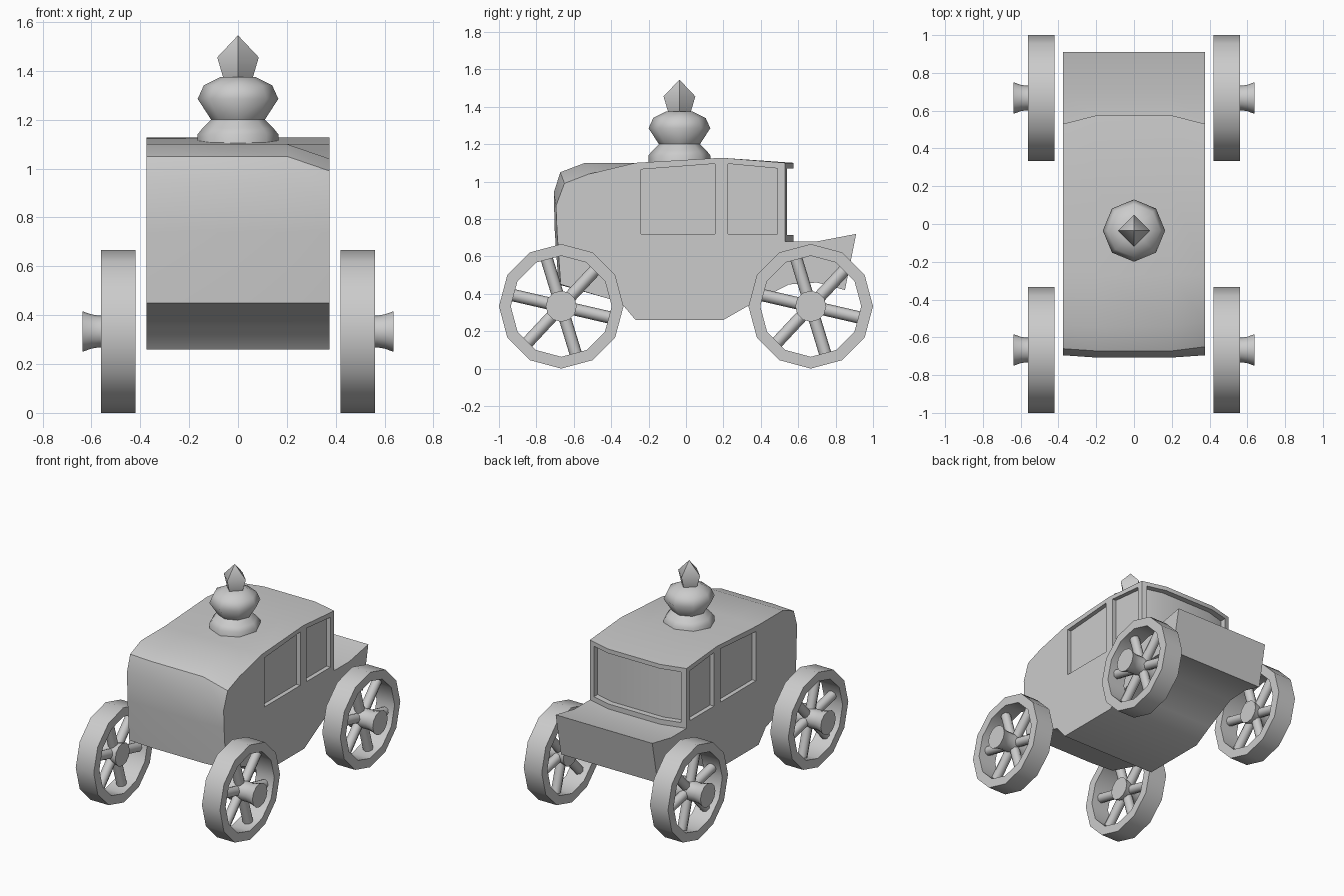
import bpy, bmesh
from math import radians, pi, cos, sin
from mathutils import Matrix

if "Cube" in bpy.data.objects:
    bpy.data.objects.remove(bpy.data.objects["Cube"])


def finish(name, bm, angle=40):
    bmesh.ops.recalc_face_normals(bm, faces=bm.faces)
    me = bpy.data.meshes.new(name)
    bm.to_mesh(me)
    bm.free()
    ob = bpy.data.objects.new(name, me)
    bpy.context.collection.objects.link(ob)
    if angle:
        smooth(ob, angle)
    return ob


def smooth(ob, angle):
    bpy.ops.object.select_all(action='DESELECT')
    ob.select_set(True)
    bpy.context.view_layer.objects.active = ob
    bpy.ops.object.shade_smooth_by_angle(angle=radians(angle))


def loft(bm, rings, caps=True, closed=False):
    """Skin a list of equal-length closed rings."""
    vs = [[bm.verts.new(p) for p in r] for r in rings]
    pairs = list(zip(vs, vs[1:])) + ([(vs[-1], vs[0])] if closed else [])
    for a, b in pairs:
        for i in range(len(a)):
            j = (i + 1) % len(a)
            bm.faces.new((a[i], a[j], b[j], b[i]))
    if caps and not closed:
        bm.faces.new(vs[0])
        bm.faces.new(vs[-1])


def lathe_z(name, prof, n, y, angle):
    bm = bmesh.new()
    loft(bm, [[(r * cos(2 * pi * i / n), y + r * sin(2 * pi * i / n), z)
               for i in range(n)] for r, z in prof])
    bmesh.ops.remove_doubles(bm, verts=bm.verts, dist=0.0005)
    return finish(name, bm, angle)


# carriage body: side profile lofted over four columns, bowed at front and rear
LOWER = [(-.69, .74), (-.67, .45), (-.42, .375), (-.35, .355), (-.27, .26), (.20, .26),
         (.34, .34), (.55, .45), (.70, .46), (.85, .42), (.91, .72), (.70, .68)]
REAR = [(.53, .68), (.53, 1.10), (.19, 1.127)]
NOSE = [(-.27, 1.10), (-.54, 1.10), (-.66, 1.05), (-.695, .94)]
NOSE_CUT = [(-.27, 1.10), (-.52, 1.04), (-.65, .99), (-.695, .87)]


def column(x, inner, nose):
    rear = [(y + (.045 if inner and y > .5 else 0), z) for y, z in REAR]
    prof = LOWER + rear + nose
    return [(x, y - (.012 if inner and y < -.6 else 0), z) for y, z in prof]


bm = bmesh.new()
loft(bm, [column(-.375, False, NOSE), column(-.2, True, NOSE),
          column(.2, True, NOSE), column(.375, False, NOSE_CUT)])
body = finish("carriage_body", bm, None)

# recessed windows: two per side plus a bowed rear one
cutters = []
for s in (-1, 1):
    for win in ([(-.24, .72), (.155, .72), (.155, 1.095), (-.24, 1.065)],
                [(.225, .72), (.49, .72), (.49, 1.07), (.225, 1.095)]):
        bm = bmesh.new()
        loft(bm, [[(s * x, y, z) for y, z in win] for x in (.345, .5)])
        cutters.append(finish("side_window_cutter", bm, None))
bm = bmesh.new()
plan = [(-.338, .497), (-.2, .535), (.2, .535), (.338, .497), (.338, .66), (-.338, .66)]
loft(bm, [[(x, y, z) for x, y in plan] for z in (.715, 1.07)])
cutters.append(finish("rear_window_cutter", bm, None))

bpy.context.view_layer.objects.active = body
for c in cutters:
    m = body.modifiers.new("window", 'BOOLEAN')
    m.operation, m.solver, m.object = 'DIFFERENCE', 'EXACT', c
    bpy.ops.object.modifier_apply(modifier=m.name)
for c in cutters:
    bpy.data.objects.remove(c)
smooth(body, 40)

# roof ornament: octagonal urn and four-sided finial
lathe_z("roof_urn", [(.165, 1.08), (.165, 1.14), (.145, 1.165), (.11, 1.20), (.165, 1.285),
                     (.14, 1.34), (.07, 1.375)], 8, -.035, 60)
lathe_z("roof_finial", [(.06, 1.37), (.085, 1.455), (.0001, 1.545)], 4, -.035, 50)


# wheels: rim, six spokes and flared hub
def ring_x(r, x, n):
    return [(x, r * cos(2 * pi * i / n), r * sin(2 * pi * i / n)) for i in range(n)]


def wheel(name, s, yc):
    bm = bmesh.new()
    loft(bm, [ring_x(r, x, 12) for r, x in ((.333, .42), (.333, .56), (.27, .56), (.27, .42))],
         closed=True)
    loft(bm, [ring_x(r, x, 12) for r, x in ((.08, .43), (.065, .50), (.065, .57),
                                            (.07, .60), (.083, .637))])
    for k in range(6):
        a = radians(107 + 60 * k)
        mat = (Matrix.Translation((.49, 0, 0)) @ Matrix.Rotation(a, 4, 'X')
               @ Matrix.Translation((0, .165, 0)) @ Matrix.Rotation(pi / 2, 4, 'X'))
        bmesh.ops.create_cone(bm, segments=8, radius1=.033, radius2=.033, depth=.24,
                              cap_ends=True, matrix=mat)
    bmesh.ops.transform(bm, verts=bm.verts,
                        matrix=Matrix.Translation((0, yc, .333)) @ Matrix.Diagonal((s, 1, 1, 1)))
    finish(name, bm, 50)


for s, side in ((-1, "left"), (1, "right")):
    for yc, end in ((-.667, "front"), (.667, "rear")):
        wheel(f"{end}_{side}_wheel", s, yc)
